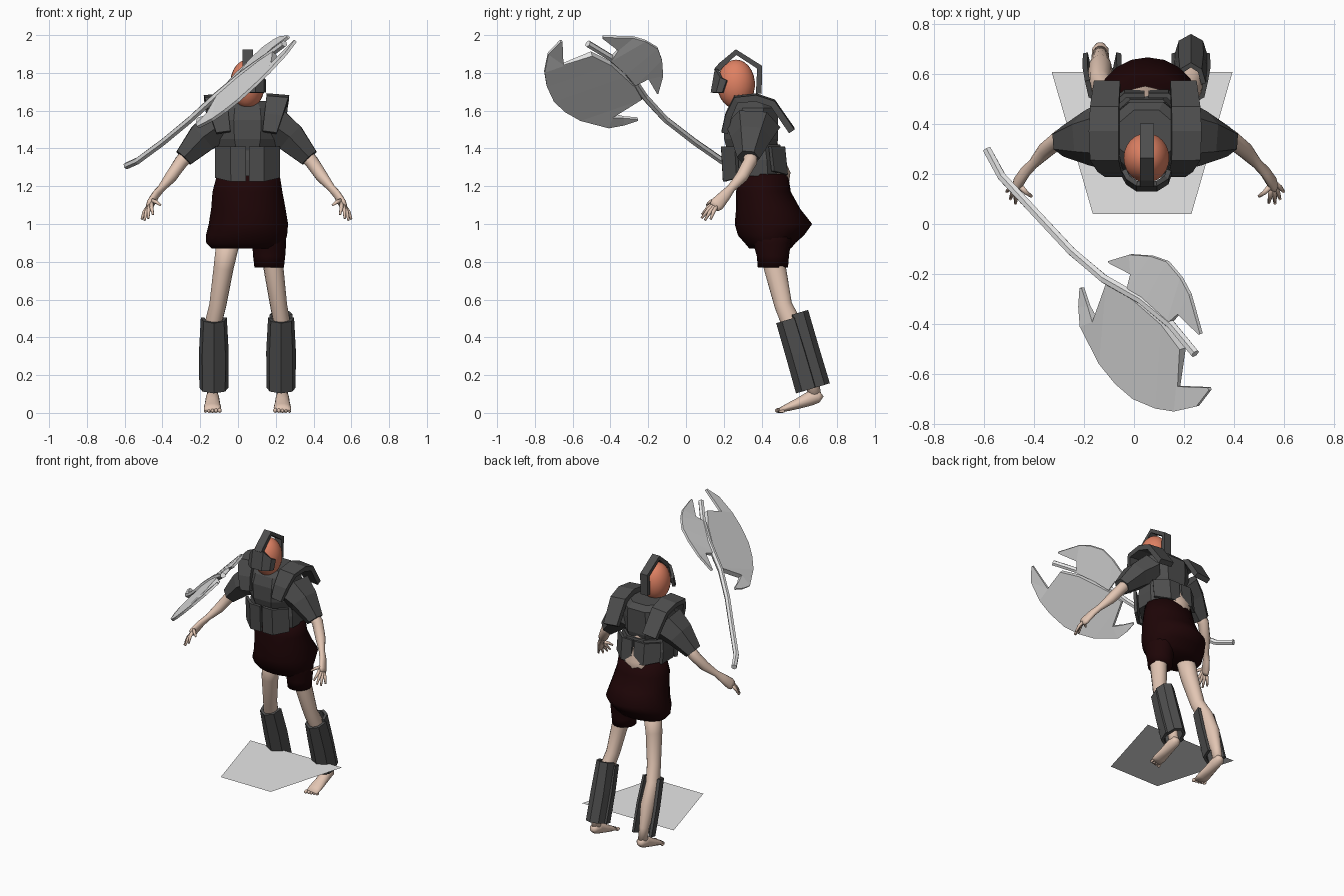
import bpy, bmesh, math
from mathutils import Vector

cube = bpy.data.objects.get("Cube")
if cube:
    bpy.data.objects.remove(cube)

CX = 0.045  # the body's mirror line


def material(name, *rgb):
    m = bpy.data.materials.new(name)
    m.diffuse_color = (*rgb, 1)
    m.use_nodes = True
    m.node_tree.nodes["Principled BSDF"].inputs["Base Color"].default_value = (*rgb, 1)
    return m


ARMOR = material("dark armor", 0.075, 0.075, 0.075)
SKIN = material("pale skin", 0.76, 0.56, 0.45)
FACE = material("orange face", 0.74, 0.22, 0.125)
CLOTH = material("dark red cloth", 0.013, 0.0015, 0.002)
PALE = material("pale grey", 0.8, 0.8, 0.8)


def build(name, verts, faces, mat, smooth=False):
    me = bpy.data.meshes.new(name)
    me.from_pydata([tuple(v) for v in verts], [], faces)
    bm = bmesh.new()
    bm.from_mesh(me)
    bmesh.ops.recalc_face_normals(bm, faces=bm.faces)
    for f in bm.faces:
        f.smooth = smooth
    bm.to_mesh(me)
    bm.free()
    me.materials.append(mat)
    ob = bpy.data.objects.new(name, me)
    bpy.context.collection.objects.link(ob)
    return ob


def tube(name, rings, mat, n=12, smooth=True, ref=(1, 0, 0), flat=False, turn=0.0):
    """Loft of ellipses; each ring is (x, y, z, radius along ref, other radius)."""
    pts = [Vector(r[:3]) for r in rings]
    verts, faces = [], []
    for i, r in enumerate(rings):
        t = pts[min(i + 1, len(pts) - 1)] - pts[max(i - 1, 0)]
        t = Vector((0, 0, 1)) if flat else t.normalized()
        a = Vector(ref)
        a = (a - t * a.dot(t)).normalized()
        b = t.cross(a)
        for k in range(n):
            w = math.tau * (k + turn) / n
            verts.append(pts[i] + a * r[3] * math.cos(w) + b * r[-1] * math.sin(w))
    for i in range(len(rings) - 1):
        for k in range(n):
            j = (k + 1) % n
            faces.append((i * n + k, i * n + j, i * n + n + j, i * n + n + k))
    faces += [tuple(range(n)), tuple(range(len(verts) - n, len(verts)))]
    return build(name, verts, faces, mat, smooth)


def sheet(name, rows, mat, thick=0.0):
    """Quads between rows of points, thickened into a plate."""
    m = len(rows[0])
    faces = [(i * m + k, i * m + k + 1, i * m + m + k + 1, i * m + m + k)
             for i in range(len(rows) - 1) for k in range(m - 1)]
    ob = build(name, [p for r in rows for p in r], faces, mat)
    if thick:
        mod = ob.modifiers.new("thickness", "SOLIDIFY")
        mod.thickness, mod.offset = thick, 0
    return ob


def ball(name, loc, radii, mat, seg=10):
    bm = bmesh.new()
    bmesh.ops.create_uvsphere(bm, u_segments=seg, v_segments=seg // 2 + 1, radius=1)
    verts = [Vector(loc) + Vector(a * b for a, b in zip(v.co, radii)) for v in bm.verts]
    faces = [tuple(v.index for v in f.verts) for f in bm.faces]
    bm.free()
    return build(name, verts, faces, mat, True)


# Ground sheet
sheet("ground_sheet", [[(-.33, .61, .19), (.395, .61, .19)],
                       [(-.165, .04, .19), (.23, .04, .19)]], PALE)

# Head and helmet
ball("head", (.05, .265, 1.74), (.092, .1, .13), FACE, 24)
crest = [(.16, 1.81), (.185, 1.84), (.265, 1.91), (.39, 1.83), (.385, 1.69)]
sheet("helmet_crest", [[(.024, y, z), (.08, y, z)] for y, z in crest], ARMOR, .03)
mask = [(-.04, .205, 1.76), (-.025, .175, 1.775), (.012, .15, 1.82),
        (.09, .15, 1.82), (.13, .175, 1.775), (.14, .205, 1.76)]
sheet("face_guard", [[(x, y - .01, 1.695) for x, y, z in mask],
                     [(x, y + .012, z) for x, y, z in mask]], ARMOR, .02)

# Torso and body armor
tube("torso", [(CX, .42, 1.15, .13, .115), (CX, .435, 1.25, .13, .12),
               (CX, .37, 1.42, .12, .11), (CX, .35, 1.56, .12, .1)], SKIN)
tube("chest_plate", [(.05, .345, 1.38, .15, .135), (.05, .345, 1.45, .18, .155),
                     (.05, .345, 1.55, .19, .155), (.05, .355, 1.615, .175, .145),
                     (.05, .355, 1.65, .13, .11)], ARMOR, 8, False, flat=True, turn=.5)
tube("waist_plate", [(.05, .37, 1.255, .18, .165), (.05, .365, 1.34, .185, .165),
                     (.05, .36, 1.42, .17, .15)], ARMOR, 8, False, flat=True, turn=.5)
for label, low, high, sgn, z0 in (("front", .205, .195, .07, 1.225), ("back", .53, .515, -.07, 1.26)):
    for s in (-1, 1):
        row = [(.05 + s * .008, 1), (.05 + s * .085, 1), (.05 + s * .165, 0)]
        sheet(f"waist_flap_{label}_{'left' if s > 0 else 'right'}",
              [[(x, low + sgn * (1 - k), z0 + .02 * (1 - k)) for x, k in row],
               [(x, high + sgn * (1 - k), 1.41) for x, k in row]], ARMOR, .02)

# Skirt and its longer left leg
rings = [(.055, .41, 1.265, .165, .13), (.05, .41, 1.17, .185, .145), (.055, .435, 1.08, .197, .17),
         (.055, .463, 1.0, .21, .205), (.045, .45, .94, .215, .175), (.04, .445, .9, .208, .135),
         (.04, .445, .87, .18, .11)]
tube("skirt", rings, CLOTH, 20, flat=True)
tube("skirt_left_leg", [(.15, .455, .99, .1, .13), (.165, .455, .9, .09, .1),
                        (.165, .46, .83, .085, .085), (.165, .46, .77, .078, .08)],
     CLOTH, 16, flat=True)


def side_parts(s):
    side = "left" if s > 0 else "right"

    def mx(x):
        return CX + s * (x - CX)

    # Shoulder strap, running over from front to back
    prof = [(.205, 1.48, .13, .205), (.225, 1.57, .14, .235), (.265, 1.655, .15, .265),
            (.37, 1.665, .15, .27), (.46, 1.635, .15, .265), (.56, 1.49, .145, .25)]
    sheet(f"{side}_shoulder_strap",
          [[(mx(x0), y, z + .01), (mx(x1), y, z)] for y, z, x0, x1 in prof], ARMOR, .035)
    # Sleeve
    tube(f"{side}_sleeve", [(mx(.19), .355, 1.52, .145, .11), (mx(.28), .345, 1.455, .11, .092),
                            (mx(.378), .33, 1.35, .06, .058)], ARMOR, 6, False, (0, 1, 0))
    # Arm and hand
    tube(f"{side}_arm", [(mx(.31), .345, 1.42, .04, .04), (mx(.39), .34, 1.33, .037, .037),
                         (mx(.445), .295, 1.25, .033, .033), (mx(.495), .24, 1.19, .02, .022),
                         (mx(.525), .21, 1.155, .02, .03), (mx(.555), .165, 1.105, .02, .038),
                         (mx(.565), .15, 1.09, .014, .03)], SKIN, 12)
    tips = [(.6, .13, 1.025), (.585, .1, 1.02), (.565, .082, 1.03), (.54, .085, 1.05), (.5, .11, 1.1)]
    for i, (x, y, z) in enumerate(tips):
        base = (mx(.56 - .004 * i), .165 - .004 * i, 1.1 + .006 * i)
        tip = (mx(x), y, z)
        mid = Vector(base).lerp(Vector(tip), .55) + Vector((s * .004, 0, .006))
        tube(f"{side}_finger_{i + 1}", [(*base, .012), (*mid, .01), (*tip, .006)], SKIN, 8)

    # Leg and foot
    hip, knee, foot = (.16, .215, .235) if s > 0 else (-.045, -.107, -.135)
    tube(f"{side}_leg", [(hip, .45, .95, .065, .065), ((hip + knee) / 2, .47, .77, .053, .06),
                         (knee, .515, .57, .045, .048), (foot, .565, .46, .045, .055),
                         (foot, .62, .32, .048, .06), (foot, .665, .18, .032, .038),
                         (foot, .682, .09, .03, .035)], SKIN, 14)
    tube(f"{side}_foot", [(foot, .72, .075, .018, .015), (foot, .705, .085, .032, .032),
                          (foot, .66, .078, .036, .04), (foot, .6, .052, .04, .03),
                          (foot, .54, .03, .046, .021), (foot, .495, .014, .044, .012)], SKIN, 14)
    for i in range(5):
        dx, r = (i - 2) * .019, .013 - .0012 * i
        ball(f"{side}_toe_{i + 1}", (foot + s * dx, .488 + .005 * i, r), (r * .85, .018, r), SKIN, 8)

    # Shin guard plates: a front one, and on the left leg a taller, narrower back one
    plates = [("front", 170, 370, .5, 1)] + ([("back", 0, 180, .52, .85)] if s > 0 else [])
    for label, a0, a1, top, wide in plates:
        rows = []
        for cy, z, rx, ry in ((.672, .13, .068, .08), (.617, .32, .07, .078), (.562, top, .06, .075)):
            row = []
            for k in range(5):
                w = math.radians(a0 + (a1 - a0) * k / 4)
                dy = ry * math.sin(w)
                row.append((foot - s * .007 + wide * rx * math.cos(w), cy + dy, z + .3 * dy))
            rows.append(row)
        sheet(f"{side}_shin_guard_{label}", rows, ARMOR, .02)


for s in (1, -1):
    side_parts(s)

# Axe handle
path = [(-.59, .3, 1.308), (-.53, .19, 1.335), (-.395, .045, 1.435), (-.25, -.11, 1.555),
        (-.12, -.22, 1.675), (.03, -.305, 1.8), (.15, -.405, 1.885), (.245, -.52, 1.955)]
tube("axe_handle", [(*p, .019) for p in path], PALE, 6, False, (0, 0, 1))


# Axe blades: slabs thick at the handle and thinner at the edge
def blade(name, outer, inner, thick, edge):
    normal = Vector((.7, .18, -.69)).normalized()
    n = len(outer)
    verts = []
    for sgn in (1, -1):
        for chain in (outer, inner):
            for i, (x, y) in enumerate(chain):
                t = thick if chain is inner and 2 <= i < n - 2 else edge
                p = Vector((x, y, 1.553 + 1.014 * (x + .21) + .26 * (y + .26)))
                verts.append(p + normal * sgn * t)
    faces = []
    for i in range(n - 1):
        o, q = i, n + i
        for a, b in ((o, q), (2 * n + o, 2 * n + q)):
            faces.append((a, a + 1, b + 1, b))
        for a in (o, q):
            faces.append((a, a + 1, 2 * n + a + 1, 2 * n + a))
    for a in (0, n - 1):
        faces.append((a, n + a, 3 * n + a, 2 * n + a))
    build(name, verts, faces, PALE)


blade("axe_large_blade",
      [(-.213, -.255), (-.218, -.33), (-.212, -.41), (-.135, -.56), (-.07, -.64), (.0, -.7),
       (.09, -.738), (.165, -.75), (.255, -.73), (.305, -.665)],
      [(-.205, -.255), (-.18, -.33), (-.155, -.39), (-.1, -.235), (-.03, -.27), (.04, -.33),
       (.12, -.4), (.195, -.5), (.18, -.65), (.302, -.655)], .018, .008)
blade("axe_small_blade",
      [(-.1, -.148), (-.015, -.122), (.07, -.128), (.135, -.15), (.19, -.215), (.225, -.28), (.27, -.44)],
      [(-.097, -.155), (-.01, -.2), (-.02, -.27), (.05, -.32), (.14, -.4), (.18, -.36), (.263, -.442)],
      .018, .008)
